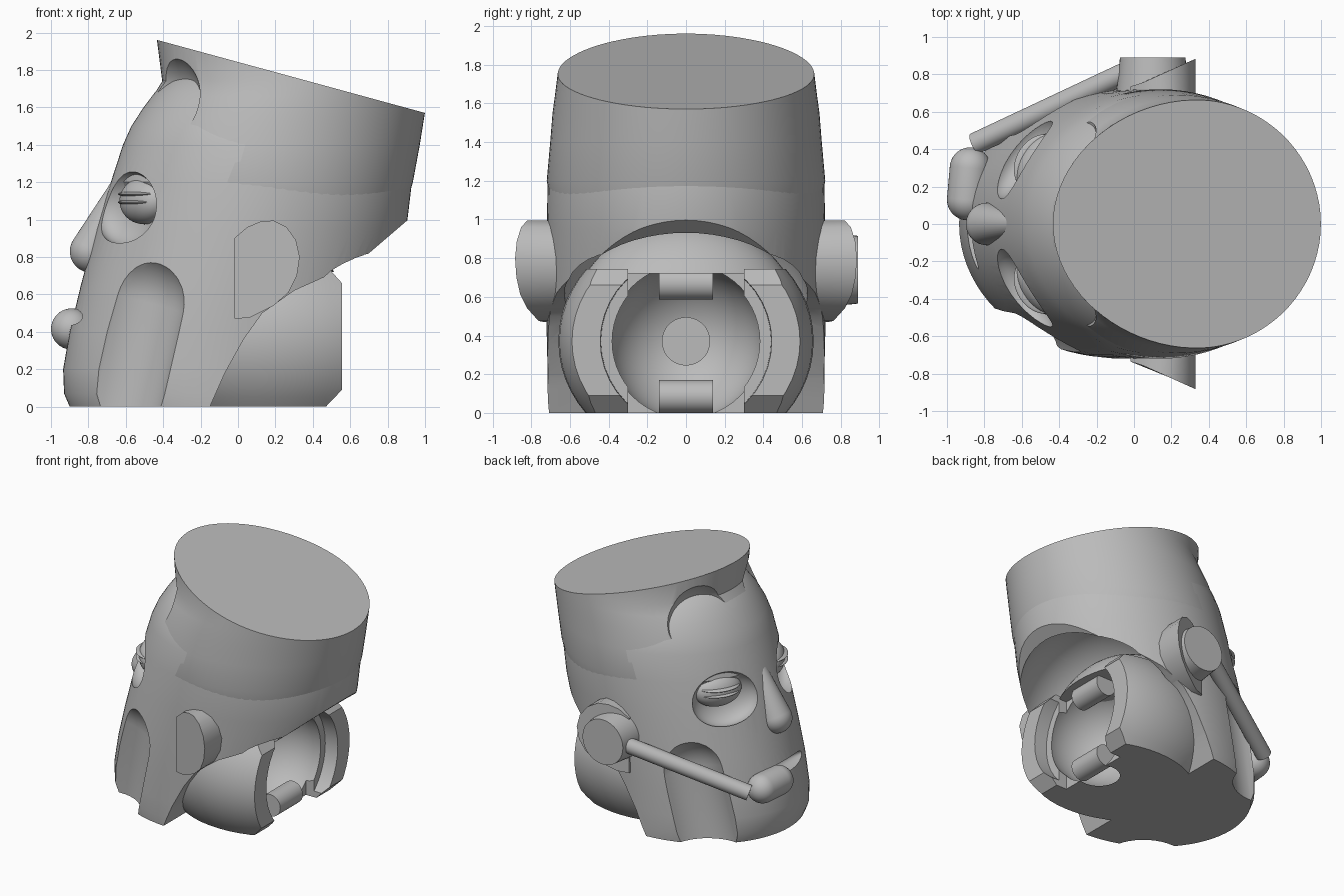
import bpy, bmesh, math
from mathutils import Vector, Matrix

if "Cube" in bpy.data.objects:
    bpy.data.objects.remove(bpy.data.objects["Cube"])

grey = bpy.data.materials.new("plain_grey")
grey.use_nodes = True
grey.diffuse_color = (0.5, 0.5, 0.5, 1)
grey.node_tree.nodes["Principled BSDF"].inputs["Base Color"].default_value = (0.5, 0.5, 0.5, 1)


def finish(name, bm):
    bmesh.ops.recalc_face_normals(bm, faces=bm.faces)
    mesh = bpy.data.meshes.new(name)
    bm.to_mesh(mesh)
    bm.free()
    mesh.materials.append(grey)
    ob = bpy.data.objects.new(name, mesh)
    bpy.context.collection.objects.link(ob)
    return ob


def skin(name, rings):
    """Bridge closed rings of points and cap both ends."""
    bm = bmesh.new()
    rows = [[bm.verts.new(p) for p in ring] for ring in rings]
    n = len(rows[0])
    for low, high in zip(rows, rows[1:]):
        for i in range(n):
            j = (i + 1) % n
            bm.faces.new((low[i], low[j], high[j], high[i]))
    bm.faces.new(rows[0])
    bm.faces.new(rows[-1])
    return finish(name, bm)


def oval_loft(name, rows, n=80):
    """Rows hold height, front x, back x, half width."""
    turn = [2 * math.pi * i / n for i in range(n)]
    return skin(name, [[((f + b) / 2 + (b - f) / 2 * math.cos(t), w * math.sin(t), z)
                        for t in turn] for z, f, b, w in rows])


def ellipsoid(name, loc, radii, yaw=0):
    bm = bmesh.new()
    bmesh.ops.create_uvsphere(bm, u_segments=48, v_segments=28, radius=1)
    bm.transform(Matrix.Translation(loc) @ Matrix.Rotation(yaw, 4, 'Z') @ Matrix.Diagonal((*radii, 1)))
    return finish(name, bm)


def rod(name, a, b, ra, rb, rounded=False):
    """Tapered rod from a to b, with flat or round ends."""
    a, b = Vector(a), Vector(b)
    length = (b - a).length
    profile = [(ra, 0), (rb, length)]
    if rounded:
        lean = math.asin((ra - rb) / length)
        arc = [math.radians(4) + (math.pi / 2 + lean - math.radians(4)) * i / 10 for i in range(11)]
        low = [(ra * math.sin(t), -ra * math.cos(t)) for t in arc]
        arc = [math.pi / 2 + lean + (math.pi / 2 - lean - math.radians(4)) * i / 10 for i in range(11)]
        profile = low + [(rb * math.sin(t), length - rb * math.cos(t)) for t in arc]
    place = Matrix.Translation(a) @ (b - a).to_track_quat('Z', 'Y').to_matrix().to_4x4()
    turn = [2 * math.pi * i / 40 for i in range(40)]
    return skin(name, [[place @ Vector((r * math.cos(t), r * math.sin(t), h)) for t in turn]
                       for r, h in profile])


def prism(name, outline, near, far):
    """Extrude an xz outline along y; near and far give y from x."""
    return skin(name, [[(x, side(x), z) for x, z in outline] for side in (near, far)])


def block(name, low, high):
    outline = [(low[0], low[2]), (high[0], low[2]), (high[0], high[2]), (low[0], high[2])]
    return prism(name, outline, lambda x: low[1], lambda x: high[1])


def cut(ob, cutter, how='DIFFERENCE'):
    mod = ob.modifiers.new("cut", 'BOOLEAN')
    mod.operation, mod.solver, mod.object = how, 'EXACT', cutter
    cutter.hide_render = True
    bpy.context.view_layer.objects.active = ob
    bpy.ops.object.modifier_apply(modifier=mod.name)
    bpy.data.objects.remove(cutter)


# Head and forehead
head = oval_loft("head", [
    (0, -.90, .72, .71), (.07, -.93, .73, .715), (.2, -.935, .76, .715), (.4, -.90, .79, .72),
    (.65, -.84, .83, .72), (.95, -.76, .90, .72), (1.2, -.68, .93, .715), (1.4, -.615, .9, .695),
    (1.5, -.57, .84, .66), (1.6, -.505, .72, .6), (1.68, -.445, .58, .52),
    (1.74, -.38, .42, .43), (1.78, -.31, .28, .33), (1.795, -.22, .1, .12)])

# Hair, open at the temples and sliced by a sloping crown
hair = oval_loft("hair", [(1.1, -.6, .905, .70), (1.2, -.65, .935, .72), (1.4, -.59, .972, .702),
                          (1.55, -.53, .996, .69), (1.66, -.455, 1.013, .675),
                          (1.74, -.405, 1.025, .665), (2.05, -.445, 1.075, .63)])
for s in (-1, 1):
    cut(hair, ellipsoid("temple_cutter", (-.47, s * .46, 1.66), (.27, .34, .27)))
crown = [(-1, 2.115), (1.5, 1.434), (1.5, 3), (-1, 3)]
for part, drop in ((hair, 0), (head, .06)):
    lowered = [(x, z - drop) for x, z in crown]
    cut(part, prism("crown_cutter", lowered, lambda x: -1, lambda x: 1))

# Open nape and jaw back
nape = [(1.1, 1.16), (.91, 1), (.7, .82), (.5, .71), (.3, .62), (.13, .5), (.03, .36),
        (-.07, .18), (-.15, 0), (-.18, -.1), (1.4, -.1), (1.4, 1.16)]
cut(head, prism("nape_cutter", nape, lambda x: -1, lambda x: 1))
cut(head, ellipsoid("nape_hollow_cutter", (.35, 0, .5), (.6, .64, .72)))
cut(hair, ellipsoid("nape_hollow_cutter", (.35, 0, .5), (.6, .64, .72)))

# Cheek hollows, eye sockets and eyes
for s, side in ((-1, "right"), (1, "left")):
    cut(head, rod("cheek_cutter", (-.755, s * .715, -.2), (-.575, s * .765, .56), .3, .3, True))
    yaw = math.atan2(s * .53, -.84)
    cut(head, ellipsoid("socket_cutter", (-.605, s * .365, 1.065), (.13, .26, .205), yaw))
    ellipsoid(side + "_eyeball", (-.5, s * .325, 1.1), (.11, .18, .125), yaw)
    for dz, lid in ((.022, "upper"), (-.022, "lower")):
        ellipsoid(f"{side}_{lid}_eyelid", (-.51, s * .33, 1.115 + dz), (.12, .16, .018), yaw)

# Mouth and nose
cut(head, ellipsoid("mouth_cutter", (-.89, 0, .48), (.09, .32, .045)))
rod("nose", (-.62, 0, 1.18), (-.785, 0, .83), .06, .114, True)

# Ears flare outward toward the back
ear = [(-.02, .9), (.05, .96), (.12, .99), (.19, .995), (.26, .96), (.31, .89), (.33, .8),
       (.315, .7), (.27, .61), (.19, .54), (.06, .475), (-.02, .47)]
for s, side in ((-1, "right"), (1, "left")):
    prism(side + "_ear", ear, lambda x: s * .64, lambda x: s * (.735 + .45 * max(x, 0)))

# Headset
rod("earphone", (.1, .65, .74), (.1, .89, .74), .2, .175)
rod("microphone_boom", (-.85, .43, .42), (-.02, .82, .74), .058, .058)
rod("microphone", (-.89, .13, .415), (-.875, .3, .415), .11, .11, True)

# Neck socket with two side jaws
neck = ellipsoid("neck_socket", (.2, 0, .37), (.8, .66, .6))
jaw = [(-.5, 0), (.47, 0), (.556, .09), (.556, .66), (.48, .745), (-.5, .745)]
cut(neck, prism("jaw_trim", jaw, lambda x: -1, lambda x: 1), 'INTERSECT')
cut(neck, ellipsoid("ball_cutter", (.33, 0, .37), (.41, .4, .4)))
cut(neck, rod("rim_cutter", (.45, 0, .37), (.8, 0, .37), .44, .45))
cut(neck, block("slot_cutter", (.38, -.3, -.2), (.8, .3, 1)))
rod("socket_floor", (-.14, 0, .37), (.0, 0, .37), .125, .125)
for z, place in ((.67, "upper"), (.085, "lower")):
    rod(place + "_clip", (.38, -.14, z), (.38, .14, z), .085, .085)

# Rounded underside of the skull
dome = ellipsoid("skull_underside", (.15, 0, .45), (.42, .6, .54))
cut(dome, block("dome_trim", (-1, -1, .72), (1, 1, 2)), 'INTERSECT')

# Smooth shading with sharp creases
bpy.ops.object.select_all(action='DESELECT')
for ob in bpy.context.scene.objects:
    if ob.type == 'MESH' and grey.name in ob.data.materials:
        ob.select_set(True)
        bpy.context.view_layer.objects.active = ob
bpy.ops.object.shade_smooth_by_angle(angle=math.radians(32))
